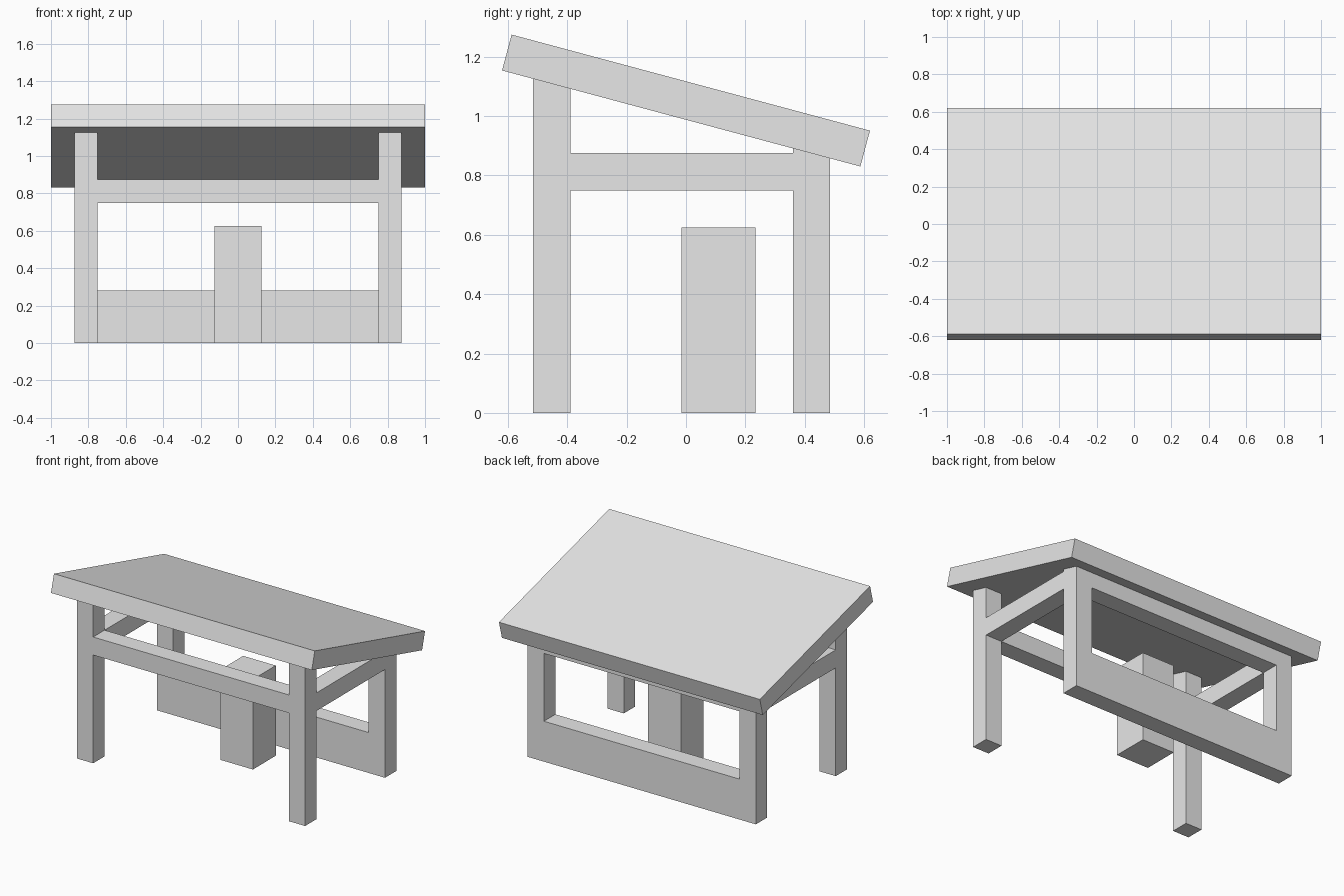
import bpy
import math
from mathutils import Matrix

cube = bpy.data.objects.get("Cube")
if cube:
    bpy.data.objects.remove(cube, do_unlink=True)

# Single plain grey
grey = bpy.data.materials.new("plain_grey")
grey.use_nodes = True
colour = (0.8, 0.8, 0.8, 1)
grey.diffuse_color = colour
grey.node_tree.nodes["Principled BSDF"].inputs["Base Color"].default_value = colour


def box(name, x, y, z, tilt=0):
    """Box from (min, max) ranges, optionally tilted about its own x axis."""
    ranges = (x, y, z)
    centre = [(a + b) / 2 for a, b in ranges]
    size = [b - a for a, b in ranges]
    bpy.ops.mesh.primitive_cube_add(size=1, location=centre)
    ob = bpy.context.object
    ob.name = name
    ob.data.transform(Matrix.Diagonal((*size, 1)))
    ob.rotation_euler.x = tilt
    ob.data.materials.append(grey)
    return ob


INNER, OUTER = 0.75, 0.875       # post extents across the width
FRONT = (-0.515, -0.39)          # depth of the front frame
BACK = (0.36, 0.485)             # depth of the back frame
RAIL = (0.75, 0.875)             # height of the rails

# Posts and side rails, mirrored left and right
for side, sign in (("left", 1), ("right", -1)):
    x = sorted((sign * INNER, sign * OUTER))
    box(f"front_post_{side}", x, FRONT, (0, 1.125))
    box(f"back_post_{side}", x, BACK, (0, 0.9))
    box(f"side_rail_{side}", x, (FRONT[1], BACK[0]), RAIL)

# Cross rails and low back wall
span = (-INNER, INNER)
box("front_rail", span, FRONT, RAIL)
box("back_rail", span, BACK, RAIL)
box("back_wall", span, BACK, (0, 0.28))

# Free-standing block under the roof
box("centre_block", (-0.125, 0.125), (-0.015, 0.235), (0, 0.625))

# Sloping roof slab, high at the front
box("roof", (-1, 1), (-0.625, 0.625), (0.99, 1.115), math.radians(-15))
